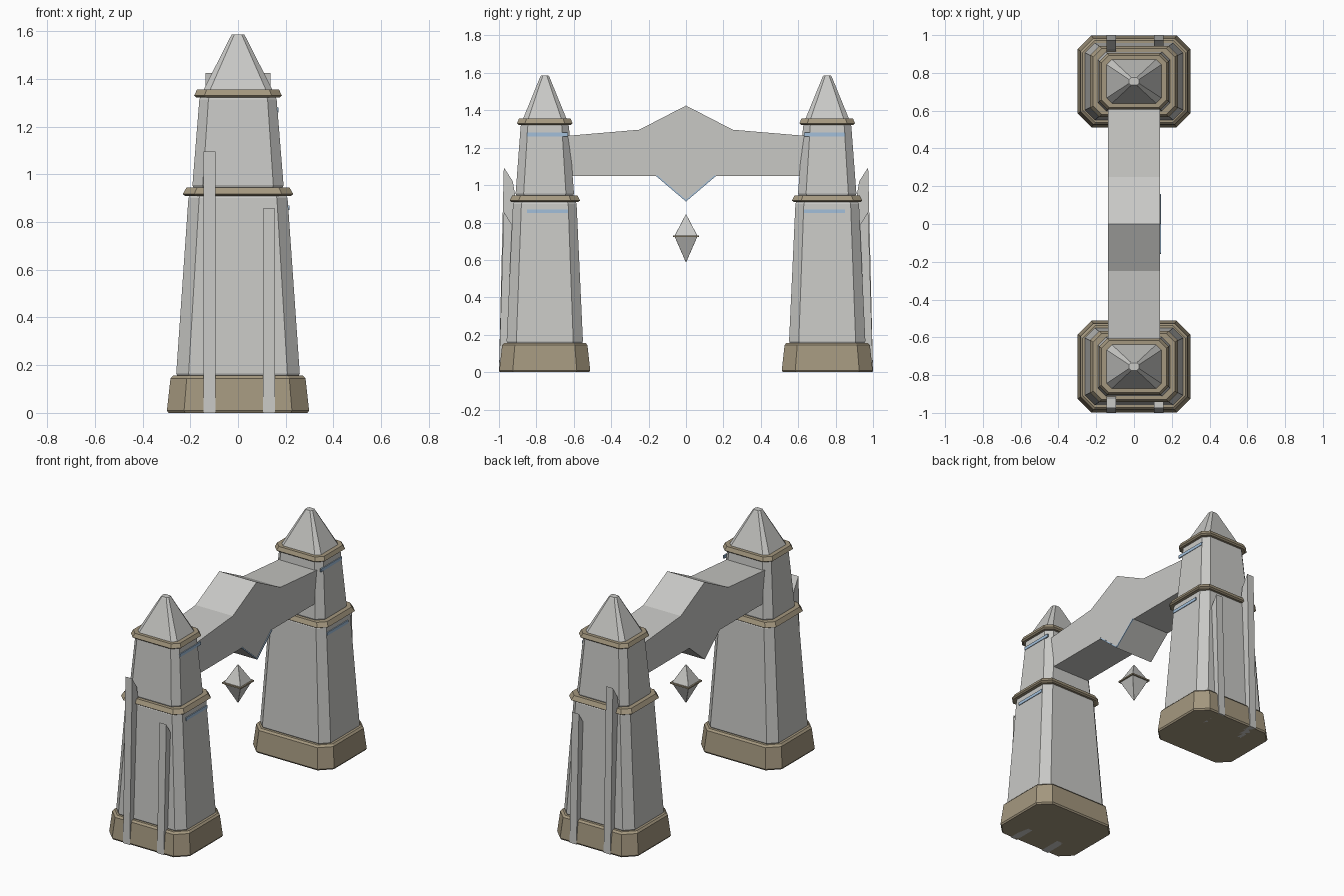
import bpy, bmesh

if "Cube" in bpy.data.objects:
    bpy.data.objects.remove(bpy.data.objects["Cube"])


def material(name, rgb):
    m = bpy.data.materials.new(name)
    m.diffuse_color = (*rgb, 1)
    m.use_nodes = True
    m.node_tree.nodes["Principled BSDF"].inputs["Base Color"].default_value = m.diffuse_color
    return m


STONE = material("pale grey stone", (0.58, 0.58, 0.56))
TAN = material("tan trim", (0.37, 0.31, 0.21))
BLUE = material("pale blue light", (0.36, 0.52, 0.70))


def finish(name, bm, mat):
    bmesh.ops.recalc_face_normals(bm, faces=bm.faces)
    me = bpy.data.meshes.new(name)
    bm.to_mesh(me)
    bm.free()
    me.materials.append(mat)
    ob = bpy.data.objects.new(name, me)
    bpy.context.collection.objects.link(ob)
    return ob


def loft(name, cy, levels, mat):
    """Stack chamfered rectangles (z, half x, half y, chamfer) into a solid."""
    bm = bmesh.new()
    rings = []
    for z, a, b, c in levels:
        pts = [(a, b - c), (a - c, b), (c - a, b), (-a, b - c),
               (-a, c - b), (c - a, -b), (a - c, -b), (a, c - b)]
        rings.append([bm.verts.new((x, cy + y, z)) for x, y in pts])
    for lo, hi in zip(rings, rings[1:]):
        for i in range(8):
            j = (i + 1) % 8
            bm.faces.new((lo[i], lo[j], hi[j], hi[i]))
    bm.faces.new(rings[0][::-1])
    bm.faces.new(rings[-1])
    return finish(name, bm, mat)


def prism(name, x0, x1, profile, mat):
    """Extrude a (y, z) outline from x0 to x1."""
    bm = bmesh.new()
    a = [bm.verts.new((x0, y, z)) for y, z in profile]
    b = [bm.verts.new((x1, y, z)) for y, z in profile]
    for i in range(len(a)):
        j = (i + 1) % len(a)
        bm.faces.new((a[i], a[j], b[j], b[i]))
    bm.faces.new(a[::-1])
    bm.faces.new(b)
    return finish(name, bm, mat)


for s, side in ((-1, "front"), (1, "back")):
    cy = s * 0.755
    # stepped, tapering tower
    loft(side + "_tower_base", cy, [(0, 0.292, 0.237, 0.07), (0.01, 0.298, 0.243, 0.072),
         (0.145, 0.283, 0.228, 0.068), (0.157, 0.272, 0.217, 0.066)], TAN)
    loft(side + "_lower_shaft", cy, [(0.15, 0.252, 0.197, 0.05), (0.165, 0.259, 0.204, 0.052),
         (0.90, 0.208, 0.170, 0.045), (0.915, 0.200, 0.162, 0.043)], STONE)
    loft(side + "_lower_trim", cy, [(0.91, 0.222, 0.178, 0.045), (0.917, 0.232, 0.188, 0.048),
         (0.945, 0.216, 0.174, 0.045)], TAN)
    loft(side + "_upper_shaft", cy, [(0.94, 0.185, 0.150, 0.042), (0.955, 0.191, 0.156, 0.043),
         (1.315, 0.162, 0.129, 0.038), (1.33, 0.155, 0.122, 0.036)], STONE)
    loft(side + "_upper_trim", cy, [(1.322, 0.174, 0.140, 0.04), (1.33, 0.184, 0.149, 0.043),
         (1.355, 0.172, 0.138, 0.04)], TAN)
    loft(side + "_roof", cy, [(1.35, 0.147, 0.118, 0.028),
         (1.578, 0.031, 0.025, 0.012), (1.586, 0.026, 0.02, 0.01)], STONE)

    # light strips on the right-hand faces
    for label, z, x in (("lower", 0.86, 0.216), ("upper", 1.27, 0.170)):
        y0, y1 = s * 0.63, s * 0.85
        prism(f"{side}_{label}_light_strip", x - 0.009, x,
              [(y0, z - 0.01), (y1, z - 0.01), (y1, z + 0.01), (y0, z + 0.01)], BLUE)

    # tall and short buttress fins on the outer face
    for label, x, top in (("tall", -0.12, 1.095), ("short", 0.13, 0.857)):
        prism(f"{side}_{label}_fin", x - 0.025, x + 0.025,
              [(s * y, z) for y, z in ((0.85, 0.0), (1.0, 0.0), (0.974, top),
                                       (0.926, top - 0.075), (0.905, top - 0.20),
                                       (0.85, top - 0.20))], STONE)

# bridge with raised crown and pointed keystone
half = [(0.0, 0.912), (0.16, 1.048), (0.70, 1.048), (0.70, 1.258), (0.25, 1.296), (0.0, 1.425)]
prism("bridge", -0.137, 0.137, half + [(-y, z) for y, z in half[-2:0:-1]], STONE)

# thin light edge along the keystone
prism("keystone_light", 0.135, 0.142,
      [(0, 0.912), (0.16, 1.048), (0.153, 1.052), (0, 0.922), (-0.153, 1.052), (-0.16, 1.048)], BLUE)

# floating crystal with a thin girdle
loft("crystal", 0, [(0.59, 0.002, 0.002, 0.0005), (0.727, 0.062, 0.062, 0.001),
                    (0.842, 0.002, 0.002, 0.0005)], STONE)
loft("crystal_girdle", 0, [(0.722, 0.069, 0.069, 0.002), (0.731, 0.069, 0.069, 0.002)], TAN)
